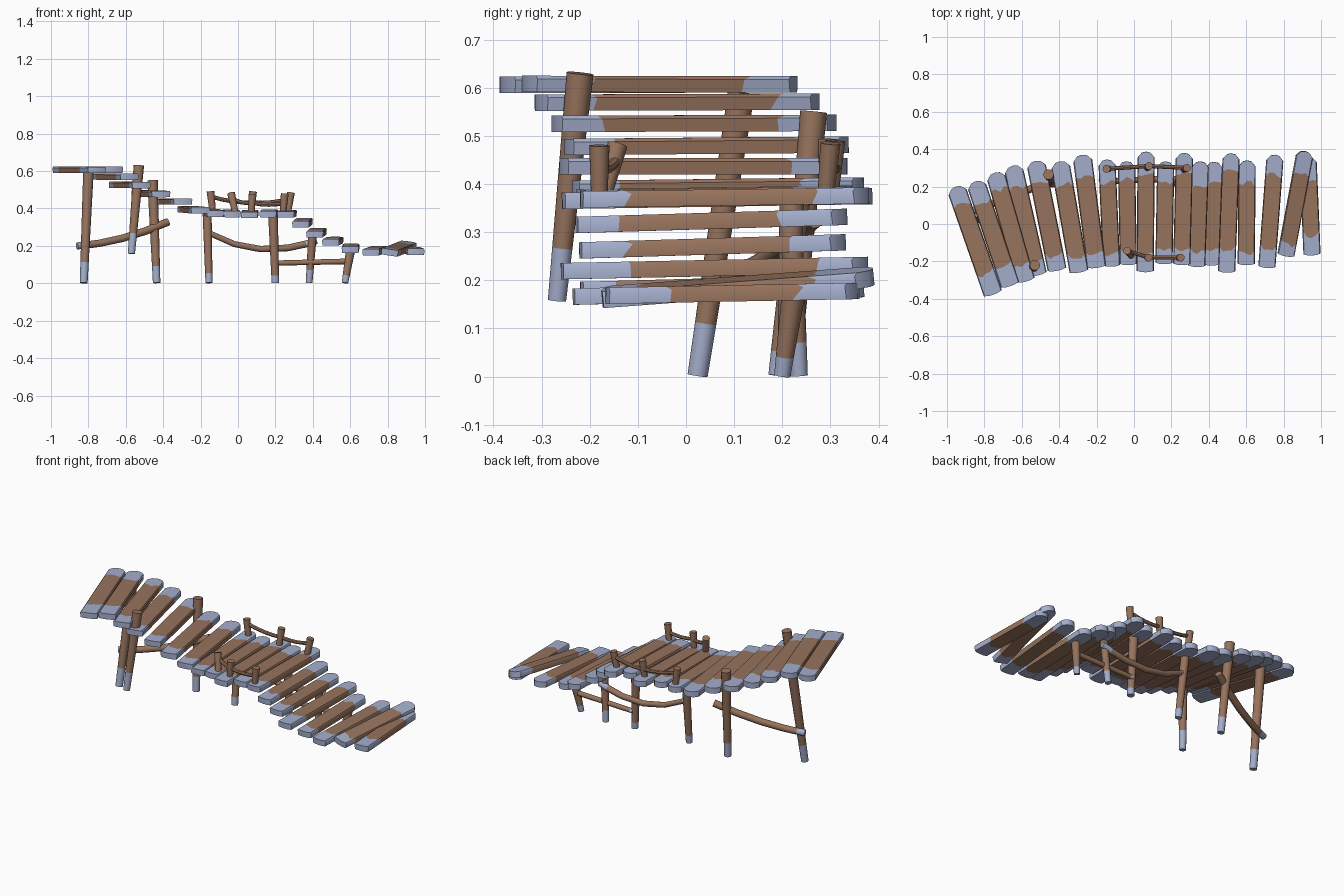
import bpy, bmesh, math, random
from mathutils import Vector

if "Cube" in bpy.data.objects:
    bpy.data.objects.remove(bpy.data.objects["Cube"])
random.seed(4)

def material(name, col):
    m = bpy.data.materials.new(name)
    m.diffuse_color = (*col, 1)
    m.use_nodes = True
    m.node_tree.nodes["Principled BSDF"].inputs["Base Color"].default_value = m.diffuse_color
    return m

BROWN = material("brown wood", (0.31, 0.172, 0.11))
FROST = material("pale blue wood ends", (0.37, 0.42, 0.6))

def finish(name, bm):
    bmesh.ops.recalc_face_normals(bm, faces=bm.faces)
    me = bpy.data.meshes.new(name)
    bm.to_mesh(me)
    bm.free()
    me.materials.append(BROWN)
    me.materials.append(FROST)
    ob = bpy.data.objects.new(name, me)
    bpy.context.collection.objects.link(ob)
    bpy.ops.object.select_all(action='DESELECT')
    ob.select_set(True)
    bpy.context.view_layer.objects.active = ob
    bpy.ops.object.shade_smooth_by_angle(angle=math.radians(40))

def skin(bm, rings, mats):
    """Join rings of points into a closed tube; mats gives the colour per span."""
    vs = [[bm.verts.new(p) for p in r] for r in rings]
    n = len(vs[0])
    for a, b, m in zip(vs, vs[1:], mats):
        for i in range(n):
            j = (i + 1) % n
            bm.faces.new((a[i], a[j], b[j], b[i])).material_index = m
    # caps made of strips across the ring, so bent board ends stay clean
    for r, m in ((vs[0], mats[0]), (vs[-1], mats[-1])):
        s = [r[-1]] + r[:-1]
        for i in range(n // 2):
            f = list(dict.fromkeys((s[i], s[i + 1], s[n - i - 1], s[(n - i) % n])))
            bm.faces.new(f).material_index = m

# board cross-section: (half-width factor, half-thickness factor)
SECTION = [(-.9, 1), (-.5, 1), (0, 1), (.5, 1), (.9, 1), (1, .6),
           (.94, -1), (.5, -1), (0, -1), (-.5, -1), (-.94, -1), (-1, .6)]

def plank(name, front, back, pale, width, thick=.034, roll=0):
    """Deck board between two end centres, both ends trimmed and pale."""
    a, b = Vector(front), Vector(back)
    d = b - a
    L = d.length
    d.normalize()
    side = d.cross(Vector((0, 0, 1))).normalized()
    up = side.cross(d)
    s2 = side * math.cos(roll) + up * math.sin(roll)
    u2 = up * math.cos(roll) - side * math.sin(roll)
    k = random.uniform(.095, .125)
    bm = bmesh.new()
    rings = []
    for t, cut, jit in ((0, .008, 0), (pale, .025, .012), (L / 2, 0, 0),
                        (L - k, -.01, .014), (L, -.032, 0)):
        ring = []
        for u, v in SECTION:
            s = t + cut * max(0, abs(u) - .4) / .6 + random.uniform(-jit, jit)
            ring.append(a + d * s + s2 * (u * width / 2) + u2 * (v * thick / 2))
        rings.append(ring)
    skin(bm, rings, (1, 0, 0, 1))
    finish(name, bm)

def log(name, pts, r0, r1, pale0=0, pale1=0, sides=12):
    """Round tapered pole through pts; pale lengths at the start and end."""
    pts = [Vector(p) for p in pts]
    if len(pts) == 3:           # bend smoothly through the middle point
        p0, pm, p2 = pts
        c = 2 * pm - (p0 + p2) / 2
        path = lambda t: p0 * (1 - t) ** 2 + c * 2 * t * (1 - t) + p2 * t * t
    else:
        path = lambda t: pts[0].lerp(pts[1], t)
    L = (pts[-1] - pts[0]).length
    ts = sorted({0, .25, .5, .75, 1, pale0 / L, 1 - pale1 / L})
    bm = bmesh.new()
    rings = []
    for t in ts:
        d = (path(min(1, t + .01)) - path(max(0, t - .01))).normalized()
        ref = Vector((0, 1, 0)) if abs(d.y) < .8 else Vector((1, 0, 0))
        x = d.cross(ref).normalized()
        y = d.cross(x)
        r = r0 + (r1 - r0) * t
        rings.append([path(t) + (x * math.cos(q) + y * math.sin(q)) * r
                      for q in (2 * math.pi * i / sides for i in range(sides))])
    mats = [1 if (s + e) / 2 * L < pale0 or (1 - (s + e) / 2) * L < pale1 else 0
            for s, e in zip(ts, ts[1:])]
    skin(bm, rings, mats)
    finish(name, bm)

# deck boards: front x, front y, back x, back y, front z, back z
BOARDS = [
    (-.752, -.378, -.954, .2, .606, .607), (-.66, -.332, -.849, .228, .608, .607),
    (-.578, -.308, -.744, .275, .569, .571), (-.515, -.275, -.648, .312, .525, .527),
    (-.41, -.25, -.527, .338, .477, .482), (-.293, -.26, -.397, .335, .437, .437),
    (-.2, -.235, -.278, .37, .39, .397), (-.12, -.228, -.145, .345, .372, .38),
    (-.03, -.22, -.04, .335, .37, .378), (.06, -.258, .065, .387, .365, .375),
    (.16, -.215, .17, .335, .37, .378), (.255, -.22, .27, .38, .368, .376),
    (.335, -.23, .355, .335, .315, .332), (.41, -.222, .43, .332, .262, .279),
    (.495, -.26, .52, .378, .219, .232), (.6, -.22, .605, .34, .18, .195),
    (.71, -.235, .755, .37, .166, .182), (.81, -.172, .915, .39, .165, .207),
    (.952, -.168, .93, .36, .168, .178)]
PALE = [.11, .1, .08, .07, .07, .08, .07, .06, .06, .09, .07, .08, .08, .08, .12,
        .06, .1, .06, .1]
for i, (fx, fy, bx, by, fz, bz) in enumerate(BOARDS):
    plank("deck_board_%02d" % (i + 1), (fx, fy, fz), (bx, by, bz), PALE[i],
          .102 if i < 7 else .092, roll=-.15 if i == 17 else 0)

# support posts
log("post_upper_back", [(-.825, .024, .002), (-.8, .115, .59)], .021, .028, .11)
log("post_upper_front", [(-.57, -.268, .158), (-.53, -.22, .63)], .019, .028, .11)
log("post_upper_middle", [(-.435, .215, .002), (-.457, .265, .55)], .02, .028, .09)
log("post_middle_left", [(-.155, .19, .002), (-.165, .235, .37)], .019, .024, .05)
log("post_middle_right", [(.2, .21, .002), (.187, .22, .37)], .02, .026, .04)
log("post_lower_left", [(.38, .235, .002), (.4, .22, .28)], .018, .023, .07)
log("post_lower_right", [(.572, .2, .002), (.603, .225, .185)], .017, .025, .04)

# crooked braces between the posts
log("brace_upper", [(-.86, .07, .2), (-.62, .16, .24), (-.375, .265, .328)], .019, .021, .05)
log("brace_middle", [(-.15, .225, .268), (.12, .24, .183), (.42, .235, .228)], .015, .019, .01, .05)
log("brace_lower", [(.2, .225, .108), (.575, .22, .117)], .014, .015, .02)

# handrail: short posts (bottom, top) and sagging rails on both sides
BACK = [((-.135, .295, .38), (-.147, .295, .492)), ((.07, .3, .38), (.08, .31, .49)),
        ((.265, .29, .37), (.283, .3, .485))]
FRONT = [((-.015, -.17, .38), (-.037, -.142, .482)), ((.07, -.18, .37), (.078, -.18, .475)),
         ((.24, -.18, .37), (.25, -.18, .48))]
for side, posts, zs in (("back", BACK, (.465, .432, .455)), ("front", FRONT, (.455, .43, .43))):
    for i, (b, t) in enumerate(posts):
        log("handrail_post_%s_%d" % (side, i + 1), [b, t], .017, .021)
    for i in range(2):
        p, q = posts[i][1], posts[i + 1][1]
        mid = ((p[0] + q[0]) / 2, (p[1] + q[1]) / 2, (zs[i] + zs[i + 1]) / 2 - .01)
        log("handrail_%s_%d" % (side, i + 1),
            [(p[0], p[1], zs[i]), mid, (q[0], q[1], zs[i + 1])], .011, .011, sides=8)
